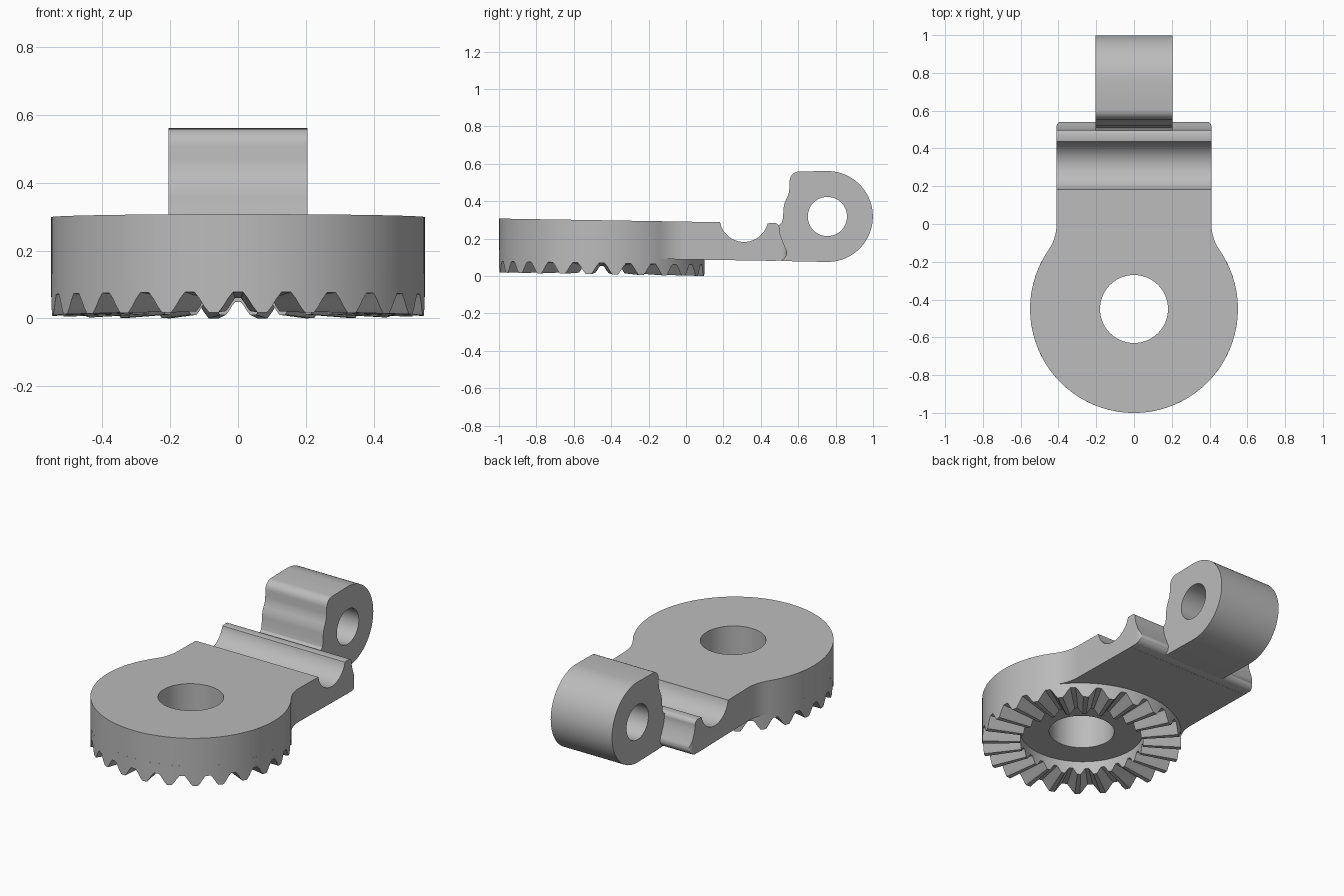
import bpy
import bmesh
from math import sin, cos, pi, radians, atan2
from mathutils import Matrix

old = bpy.data.objects.get("Cube")
if old:
    bpy.data.objects.remove(old, do_unlink=True)

HEAD_Y, HEAD_R, HOLE_R = -0.45, 0.55, 0.18
ARM_X, ARM_END, TILT = 0.41, 0.545, 0.0165

grey = bpy.data.materials.new("plain grey")
grey.use_nodes = True
GREY = (0.5, 0.5, 0.5, 1)
grey.diffuse_color = GREY
grey.node_tree.nodes["Principled BSDF"].inputs["Base Color"].default_value = GREY


def make(name, bm):
    bmesh.ops.recalc_face_normals(bm, faces=bm.faces)
    mesh = bpy.data.meshes.new(name)
    bm.to_mesh(mesh)
    bm.free()
    ob = bpy.data.objects.new(name, mesh)
    bpy.context.collection.objects.link(ob)
    mesh.materials.append(grey)
    return ob


def prism(points, to_3d, low, high):
    """Extrude a closed 2D outline between two levels."""
    bm = bmesh.new()
    a = [bm.verts.new(to_3d(u, v, low)) for u, v in points]
    b = [bm.verts.new(to_3d(u, v, high)) for u, v in points]
    n = len(points)
    bm.faces.new(a)
    bm.faces.new(b)
    for i in range(n):
        j = (i + 1) % n
        bm.faces.new((a[i], a[j], b[j], b[i]))
    return bm


def arc(cx, cy, r, start, end, n):
    angles = [radians(start + (end - start) * i / n) for i in range(n + 1)]
    return [(cx + r * cos(t), cy + r * sin(t)) for t in angles]


def side(y, z, x):
    return (x, y, z)


def plan(x, y, z):
    return (x, y, z)


def tilt(bm):
    for v in bm.verts:
        v.co.z -= TILT * (v.co.y - HEAD_Y)


def cut(ob, cutter, operation):
    mod = ob.modifiers.new("cut", "BOOLEAN")
    mod.operation, mod.solver, mod.object = operation, "EXACT", cutter
    bpy.context.view_layer.objects.active = ob
    bpy.ops.object.modifier_apply(modifier=mod.name)
    bpy.data.objects.remove(cutter, do_unlink=True)


def smooth(ob, angle=30):
    bpy.ops.object.select_all(action="DESELECT")
    ob.select_set(True)
    bpy.context.view_layer.objects.active = ob
    bpy.ops.object.shade_smooth_by_angle(angle=radians(angle))


# Body outline: round head blending through concave fillets into the arm
fillet = 0.243
turn = atan2(-HEAD_Y, ARM_X + fillet) * 180 / pi
half = arc(0, HEAD_Y, HEAD_R, -90, turn, 40)
half += arc(ARM_X + fillet, 0, fillet, 180 + turn, 180, 10)[1:]
half += arc(ARM_X - 0.03, ARM_END - 0.03, 0.03, 0, 90, 5)
outline = half + [(-x, y) for x, y in reversed(half[1:])]
bm = prism(outline, plan, 0.096, 0.298)
rim = [e for e in bm.edges if all(v.co.z > 0.2 for v in e.verts)]
bmesh.ops.bevel(bm, geom=rim, offset=0.028, segments=4, profile=0.5, affect="EDGES")
tilt(bm)
body = make("body", bm)

# Side profile trims the groove across the arm and the rounded lip
profile = [(-1.2, 0.02), (0.46, 0.02), (0.46, 0.0815)]
profile += arc(0.495, 0.125, 0.045, -75, 35, 8)
profile += [(0.515, 0.19), (0.503, 0.225), (0.499, 0.25)]
profile += arc(0.472, 0.257, 0.027, 10, 90, 6)
profile += [(0.452, 0.284)]
profile += arc(0.31, 0.312, 0.13, -14, -180, 24)
profile += [(0.18, 0.5), (-1.2, 0.5)]
cut(body, make("profile_cutter", prism(profile, side, -0.7, 0.7)), "INTERSECT")
bore = arc(0, HEAD_Y, HOLE_R, 0, 360, 64)[:-1]
cut(body, make("bore_cutter", prism(bore, plan, -0.2, 0.6)), "DIFFERENCE")
smooth(body)

# Ring of radial teeth under the head
TEETH, STEPS, TOP = 24, 10, 0.13
bm = bmesh.new()
rows = []
for i in range(TEETH * STEPS):
    t = -pi / 2 + 2 * pi * i / (TEETH * STEPS)
    wave = max(-1, min(1, 1.25 * cos(2 * pi * i / STEPS)))
    row = []
    for r, z in ((0.34, TOP), (0.34, 0.035 + 0.019 * wave),
                 (HEAD_R, 0.039 + 0.030 * wave), (HEAD_R, TOP)):
        row.append(bm.verts.new((r * cos(t), HEAD_Y + r * sin(t), z)))
    rows.append(row)
for i, a in enumerate(rows):
    b = rows[(i + 1) % len(rows)]
    for k in range(4):
        m = (k + 1) % 4
        bm.faces.new((a[k], a[m], b[m], b[k]))
tilt(bm)
smooth(make("tooth_ring", bm), 25)

# Hinge eye at the end of the arm
EYE_Y, EYE_Z, EYE_R = 0.756, 0.318, 0.243
eye_outline = [(0.46, 0.084), (0.56, 0.079)]
eye_outline += arc(EYE_Y, EYE_Z, EYE_R, -90, 90, 40)
eye_outline += arc(0.605, 0.508, 0.051, 90, 180, 6)
eye_outline += [(0.553, 0.47), (0.549, 0.44), (0.538, 0.415), (0.527, 0.39),
                (0.521, 0.36), (0.519, 0.31), (0.512, 0.285), (0.495, 0.27), (0.46, 0.26)]
eye = make("hinge_eye", prism(eye_outline, side, -0.205, 0.205))
pin = arc(EYE_Y, EYE_Z, 0.105, 0, 360, 48)[:-1]
cut(eye, make("pin_cutter", prism(pin, side, -0.4, 0.4)), "DIFFERENCE")
smooth(eye)
